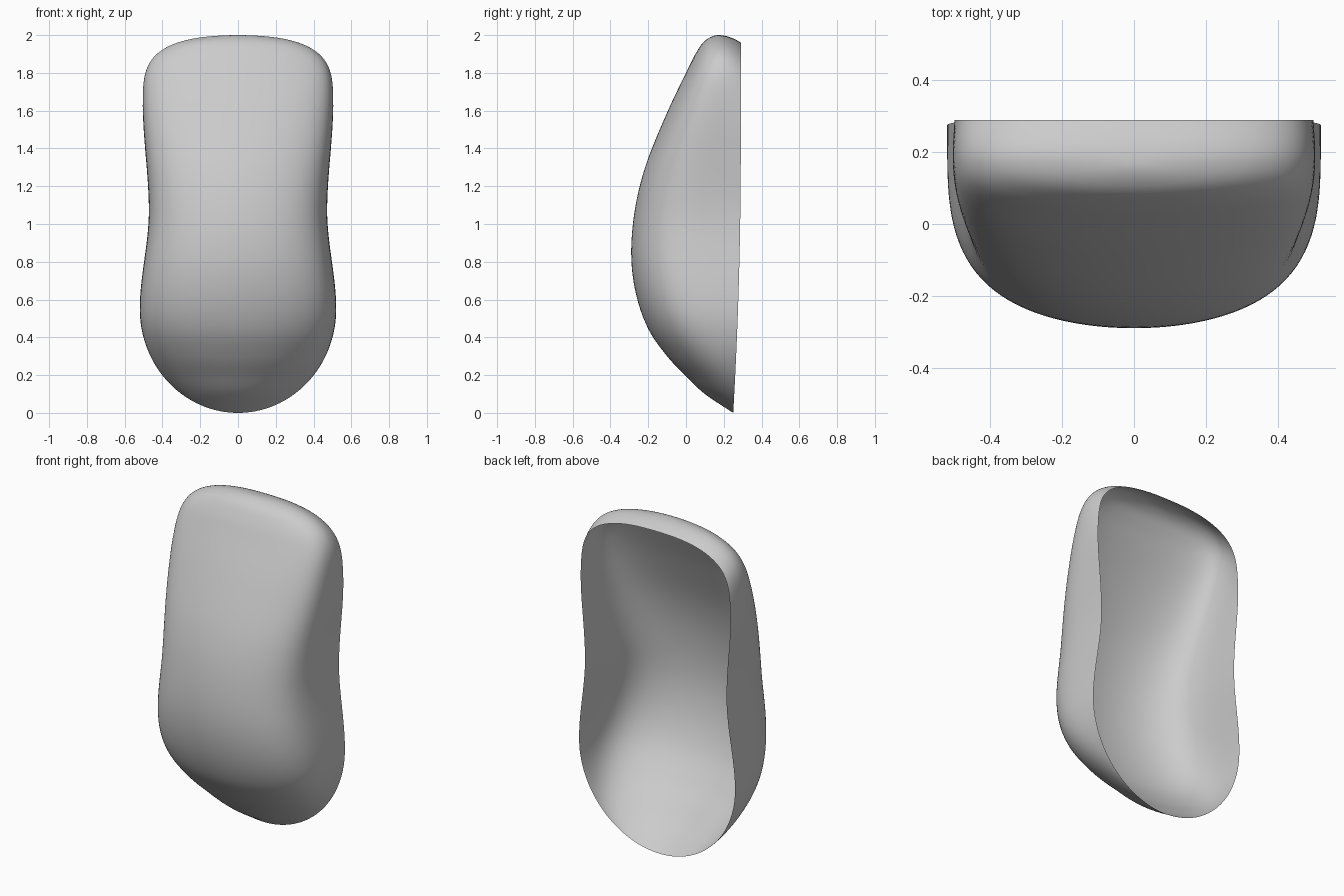
import bpy, bmesh, math

if "Cube" in bpy.data.objects:
    bpy.data.objects.remove(bpy.data.objects["Cube"])

# Side profile of the front surface (y, z), bottom to top, with a ghost point at each end
PROFILE = [(0.40, -0.10), (0.25, 0.0), (0.10, 0.10), (0.0, 0.195), (-0.10, 0.30), (-0.20, 0.445),
           (-0.265, 0.63), (-0.29, 0.84), (-0.27, 1.08), (-0.21, 1.32), (-0.10, 1.59),
           (0.0, 1.80), (0.05, 1.90), (0.10, 1.97), (0.17, 2.0), (0.24, 1.97)]
COLUMNS = 72


def smooth(a, b, x):
    t = max(0.0, min(1.0, (x - a) / (b - a)))
    return t * t * (3 - 2 * t)


def catmull(p, t):
    a, b, c, d = p
    return [0.5 * (2 * b[k] + (c[k] - a[k]) * t + (2 * a[k] - 5 * b[k] + 4 * c[k] - d[k]) * t * t
                   + (3 * b[k] - a[k] - 3 * c[k] + d[k]) * t ** 3) for k in (0, 1)]


def half_width(z):
    # elliptical base, narrow waist, rounded square top
    if z < 0.55:
        return 0.52 * math.sqrt(max(0.0, 1 - ((0.55 - z) / 0.55) ** 2))
    w = 0.52 - 0.048 * smooth(0.55, 1.07, z) + 0.033 * smooth(1.07, 1.65, z)
    if z > 1.6:
        w *= max(0.0, 1 - ((z - 1.6) / 0.4) ** 4) ** 0.4
    return w


def roundness(z):
    # wedge-like at the bottom tip, boxier further up
    return 0.2 + 0.8 * math.exp(-z / 0.19)


def rim(z):
    return 0.29 - 0.04 * max(0.0, 1 - z / 1.4) ** 2


# Sample the profile
stations = []
segments = len(PROFILE) - 3
for i in range(segments):
    n = 14 if i in (0, segments - 1) else 7
    for s in range(n):
        t = s / n
        stations.append(catmull(PROFILE[i:i + 4], t * t if i == 0 else t))
stations.append(PROFILE[-2])

# Shell: one arched cross-section per station, rim to rim
bm = bmesh.new()
rows = []
for f, z in stations:
    z = max(0.0, min(2.0, z))
    w, r, e = half_width(z), rim(z), roundness(z)
    row = []
    for j in range(COLUMNS + 1):
        k = 2 * j / COLUMNS - 1
        c = max(0.0, math.cos(math.pi / 2 * k))
        x = math.copysign(w * math.sqrt(max(0.0, 1 - c ** (1 / e))), k)
        y = r - (r - f) * c
        # the top and its corners curl inward toward the rim
        curl = smooth(1.4, 2.0, z) * (max(0.0, y - 0.17) / 0.12) ** 2
        row.append(bm.verts.new((x * (1 - 0.04 * curl), y, z - 0.04 * curl)))
    rows.append(row)
for a, b in zip(rows, rows[1:]):
    for j in range(COLUMNS):
        bm.faces.new((a[j], a[j + 1], b[j + 1], b[j]))
bmesh.ops.remove_doubles(bm, verts=bm.verts, dist=1e-5)
for face in bm.faces:
    face.smooth = True

mesh = bpy.data.meshes.new("curved_shell")
bm.to_mesh(mesh)
bm.free()
shell = bpy.data.objects.new("curved_shell", mesh)
bpy.context.collection.objects.link(shell)
